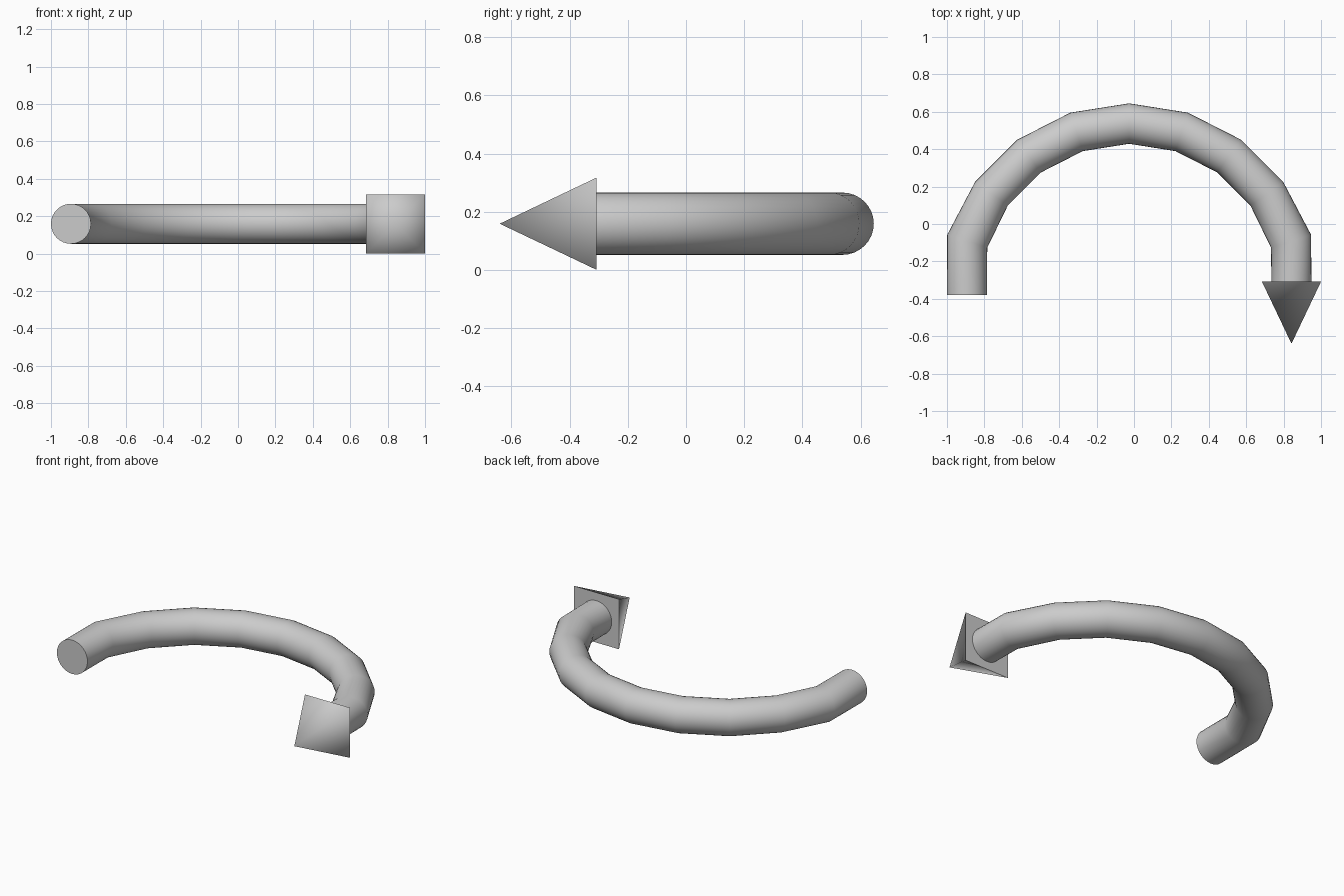
import bpy, bmesh
from math import sin, cos, pi, radians
from mathutils import Vector

if "Cube" in bpy.data.objects:
    bpy.data.objects.remove(bpy.data.objects["Cube"])

Z = 0.159            # height of the arrow's axis
R = 0.107            # tube radius
SIDES = 32
CX, CY, ARC = -0.026, -0.373, 0.91   # arc centre and radius


def make_object(name, bm):
    bmesh.ops.recalc_face_normals(bm, faces=bm.faces)
    mesh = bpy.data.meshes.new(name)
    bm.to_mesh(mesh)
    bm.free()
    obj = bpy.data.objects.new(name, mesh)
    bpy.context.collection.objects.link(obj)
    bpy.ops.object.select_all(action='DESELECT')
    obj.select_set(True)
    bpy.context.view_layer.objects.active = obj
    bpy.ops.object.shade_smooth_by_angle(angle=radians(85))
    return obj


def ring(bm, x, y, angle, width):
    d = Vector((cos(angle), sin(angle), 0))
    c = Vector((x, y, Z))
    return [bm.verts.new(c + d * width * cos(2 * pi * i / SIDES)
                         + Vector((0, 0, R * sin(2 * pi * i / SIDES))))
            for i in range(SIDES)]


# Curved shaft: straight tail, faceted arc, short straight run into the head
bm = bmesh.new()
rings = [ring(bm, -0.893, -0.38, pi, R)]
for deg in range(162, 0, -18):
    a = radians(deg)
    w = R / cos(radians(18)) if deg in (162, 18) else R * 1.01
    rings.append(ring(bm, CX + ARC * cos(a), CY + ARC * sin(a), a, w))
rings.append(ring(bm, 0.842, -0.315, 0, R))
for a, b in zip(rings, rings[1:]):
    for i in range(SIDES):
        j = (i + 1) % SIDES
        bm.faces.new((a[i], a[j], b[j], b[i]))
bm.faces.new(rings[0])
bm.faces.new(rings[-1])
make_object("curved_shaft", bm)

# Arrow head: square pyramid pointing to the front
bm = bmesh.new()
h = 0.158
base = [bm.verts.new((0.842 + sx * h, -0.308, Z + sz * h))
        for sx, sz in ((-1, -1), (1, -1), (1, 1), (-1, 1))]
tip = bm.verts.new((0.842, -0.64, Z))
bm.faces.new(base)
for i in range(4):
    bm.faces.new((base[i], base[(i + 1) % 4], tip))
make_object("arrow_head", bm)
